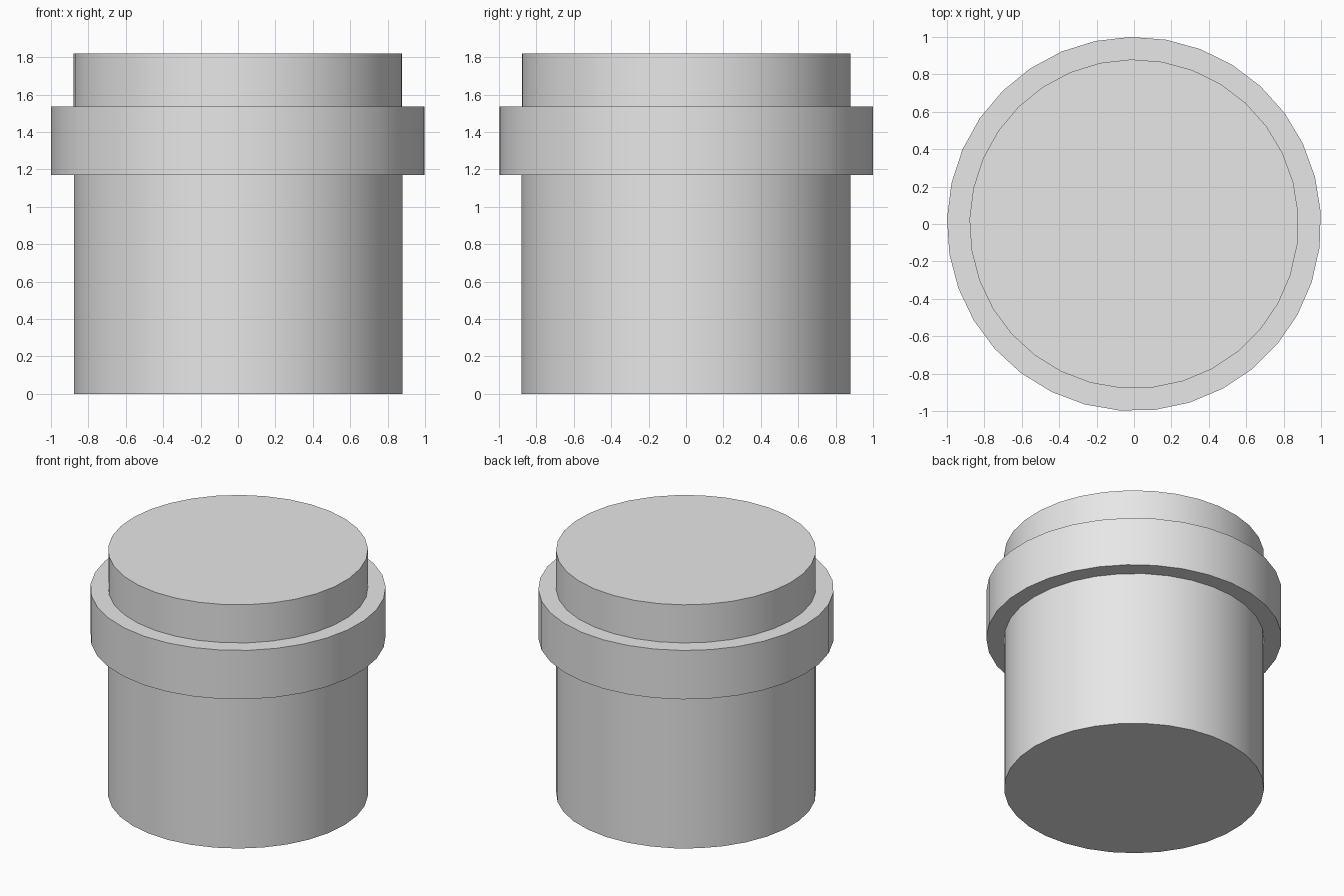
import bpy
import math

cube = bpy.data.objects.get("Cube")
if cube:
    bpy.data.objects.remove(cube, do_unlink=True)

SIDES = 33

# Single plain grey material
grey = bpy.data.materials.new("light_grey")
grey.use_nodes = True
colour = (0.8, 0.8, 0.8, 1.0)
grey.diffuse_color = colour
grey.node_tree.nodes["Principled BSDF"].inputs["Base Color"].default_value = colour


def add_disc(name, radius, bottom, top, turn):
    """Upright cylinder between two heights, with smooth sides and sharp rims."""
    bpy.ops.mesh.primitive_cylinder_add(
        vertices=SIDES, radius=radius, depth=top - bottom,
        location=(0, 0, (bottom + top) / 2), rotation=(0, 0, math.radians(turn)))
    obj = bpy.context.object
    obj.name = name
    obj.data.materials.append(grey)
    bpy.ops.object.shade_smooth_by_angle(angle=math.radians(30))
    return obj


# Main barrel, wide collar and top cap
add_disc("barrel", 0.88, 0.0, 1.17, -90)
add_disc("collar", 1.0, 1.17, 1.535, 1)
add_disc("top_cap", 0.88, 1.535, 1.82, 1)
